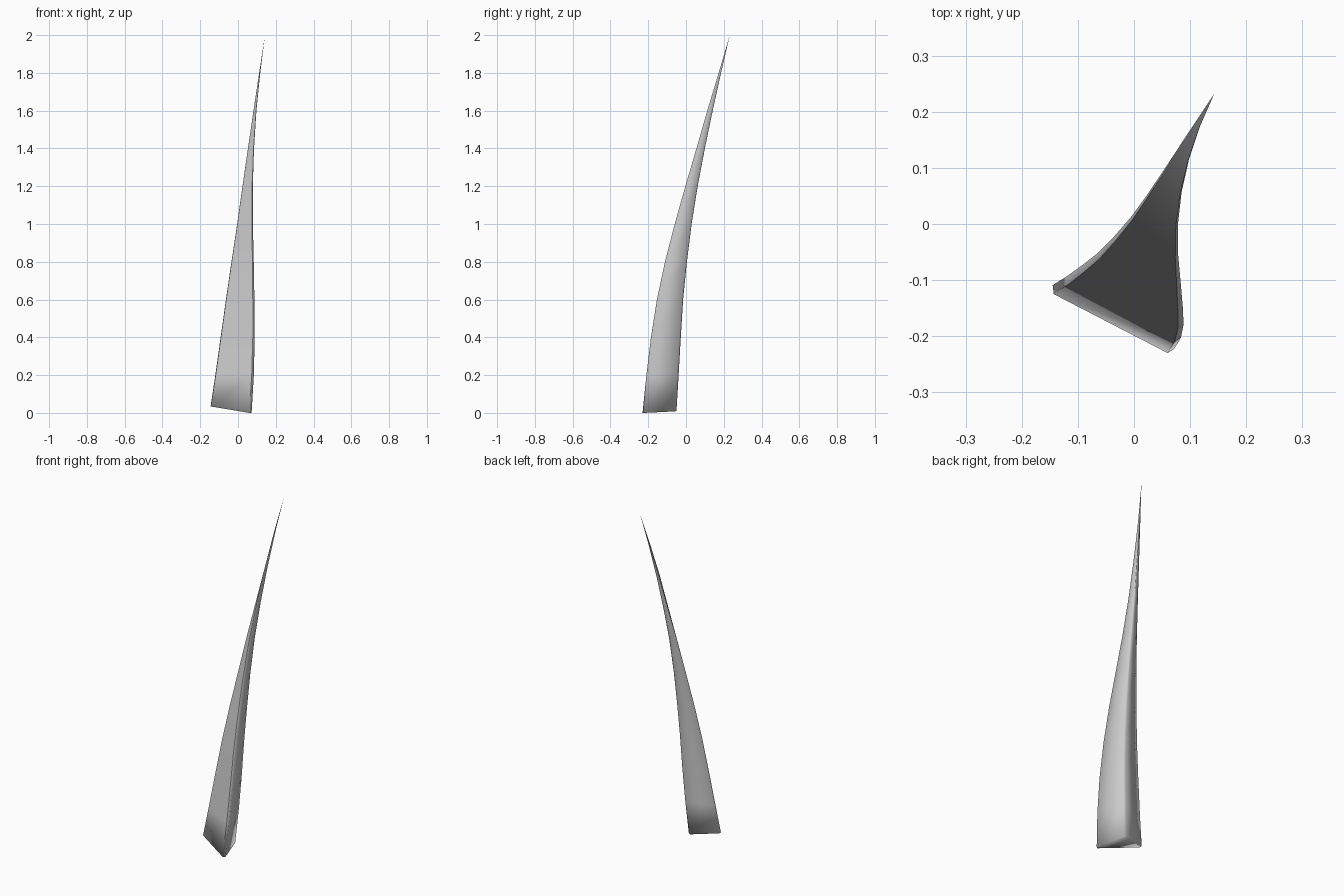
import bpy, bmesh
from mathutils import Vector

if "Cube" in bpy.data.objects:
    bpy.data.objects.remove(bpy.data.objects["Cube"])

# Stations up the spike: height, left edge x/y, right edge x/y
STATIONS = [
    (0.00, -0.144, -0.117, 0.068, -0.226),
    (0.20, -0.119, -0.101, 0.080, -0.206),
    (0.40, -0.091, -0.080, 0.085, -0.182),
    (0.60, -0.063, -0.057, 0.084, -0.151),
    (0.80, -0.034, -0.026, 0.081, -0.109),
    (1.00, -0.004, 0.010, 0.077, -0.058),
    (1.20, 0.024, 0.050, 0.077, -0.002),
    (1.40, 0.053, 0.094, 0.084, 0.056),
    (1.60, 0.082, 0.139, 0.097, 0.113),
    (1.80, 0.112, 0.185, 0.117, 0.173),
]
TIP = (0.143, 0.232, 2.0)
BASE_WIDTH = 0.238


def section(z, ax, ay, bx, by):
    """Rounded-corner triangle: left edge, right edge and rear ridge."""
    a, b = Vector((ax, ay)), Vector((bx, by))
    s = (b - a).length / BASE_WIDTH
    ridge = (a + b) / 2 + Vector((0.050, 0.119)) * s
    pts = [a + Vector((0.001, -0.008)) * s,
           b + Vector((-0.008, -0.004)) * s,
           b + Vector((0.004, 0.004)) * s,
           ridge + Vector((0.010, -0.006)) * s,
           ridge + Vector((-0.006, 0.002)) * s,
           a + Vector((-0.001, 0.008)) * s]
    # The base is cut at a slight slant
    drop = [0.034, 0, 0, 0.008, 0.010, 0.034] if z == 0 else [0] * 6
    return [(p.x, p.y, z + d) for p, d in zip(pts, drop)]


bm = bmesh.new()
rings = [[bm.verts.new(p) for p in section(*st)] for st in STATIONS]
tip = bm.verts.new(TIP)

# Base cap, side walls and pointed end
bm.faces.new(rings[0][::-1])
for lo, hi in zip(rings, rings[1:]):
    for i in range(6):
        j = (i + 1) % 6
        bm.faces.new((lo[i], lo[j], hi[j], hi[i]))
for i in range(6):
    bm.faces.new((rings[-1][i], rings[-1][(i + 1) % 6], tip))

# Smooth shading, with crisp long edges on the front panel
for f in bm.faces:
    f.smooth = True
for lo, hi in zip(rings, rings[1:] + [[tip] * 6]):
    for i in (0, 1):
        bm.edges.get((lo[i], hi[i])).smooth = False
bmesh.ops.recalc_face_normals(bm, faces=bm.faces)

mesh = bpy.data.meshes.new("curved_spike")
bm.to_mesh(mesh)
bm.free()
spike = bpy.data.objects.new("curved_spike", mesh)
bpy.context.collection.objects.link(spike)
